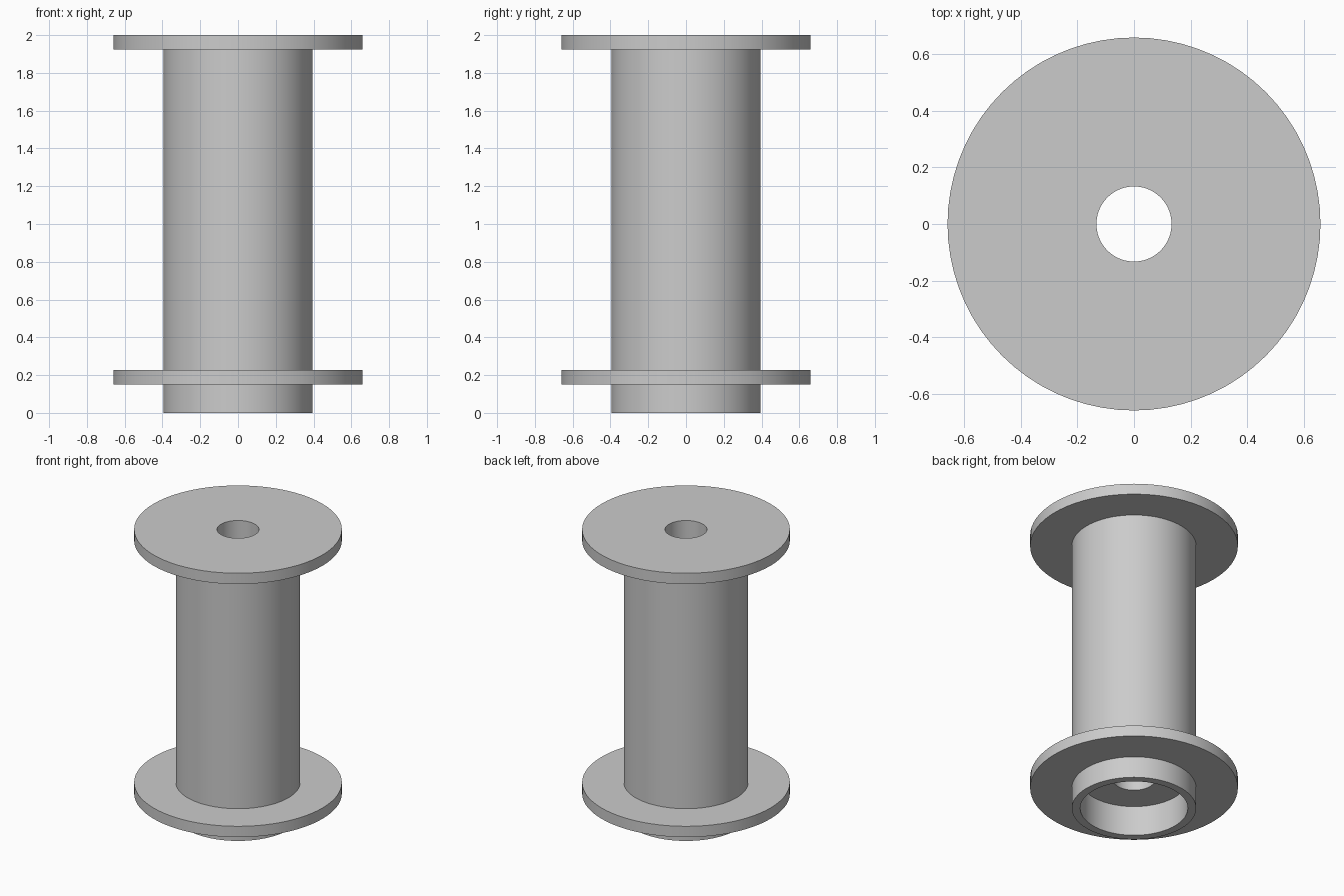
import bpy
import bmesh
import math

default_cube = bpy.data.objects.get("Cube")
if default_cube:
    bpy.data.objects.remove(default_cube, do_unlink=True)

SEGMENTS = 72
BORE, RECESS, BARREL, FLANGE = 0.133, 0.342, 0.395, 0.66
TOP, THICKNESS = 2.0, 0.076
LOWER = 0.15            # underside of the lower flange
RECESS_TOP = 0.21       # ceiling of the bottom socket

# Matte grey plastic
grey = bpy.data.materials.new("Grey")
grey.use_nodes = True
colour = (0.6, 0.6, 0.6, 1)
grey.diffuse_color = colour
grey.node_tree.nodes["Principled BSDF"].inputs["Base Color"].default_value = colour


def lathe(name, profile, material):
    """Revolve a closed (radius, height) profile around the z axis."""
    bm = bmesh.new()
    verts = [bm.verts.new((r, 0, z)) for r, z in profile]
    edges = [bm.edges.new((v, verts[(i + 1) % len(verts)])) for i, v in enumerate(verts)]
    bmesh.ops.spin(bm, geom=verts + edges, cent=(0, 0, 0), axis=(0, 0, 1),
                   angle=math.tau, steps=SEGMENTS, use_merge=True)
    bmesh.ops.remove_doubles(bm, verts=bm.verts, dist=0.0001)
    bmesh.ops.recalc_face_normals(bm, faces=bm.faces)
    mesh = bpy.data.meshes.new(name)
    bm.to_mesh(mesh)
    bm.free()
    mesh.materials.append(material)
    obj = bpy.data.objects.new(name, mesh)
    bpy.context.collection.objects.link(obj)
    return obj


# Flanged spool: hollow foot, lower flange, barrel, upper flange, through bore
spool = lathe("flanged_spool", [
    (RECESS, 0), (BARREL, 0),
    (BARREL, LOWER), (FLANGE, LOWER),
    (FLANGE, LOWER + THICKNESS), (BARREL, LOWER + THICKNESS),
    (BARREL, TOP - THICKNESS), (FLANGE, TOP - THICKNESS),
    (FLANGE, TOP), (BORE, TOP),
    (BORE, RECESS_TOP), (RECESS, RECESS_TOP),
], grey)

# Smooth round walls with crisp rims
bpy.ops.object.select_all(action="DESELECT")
spool.select_set(True)
bpy.context.view_layer.objects.active = spool
bpy.ops.object.shade_smooth_by_angle(angle=math.radians(30))
